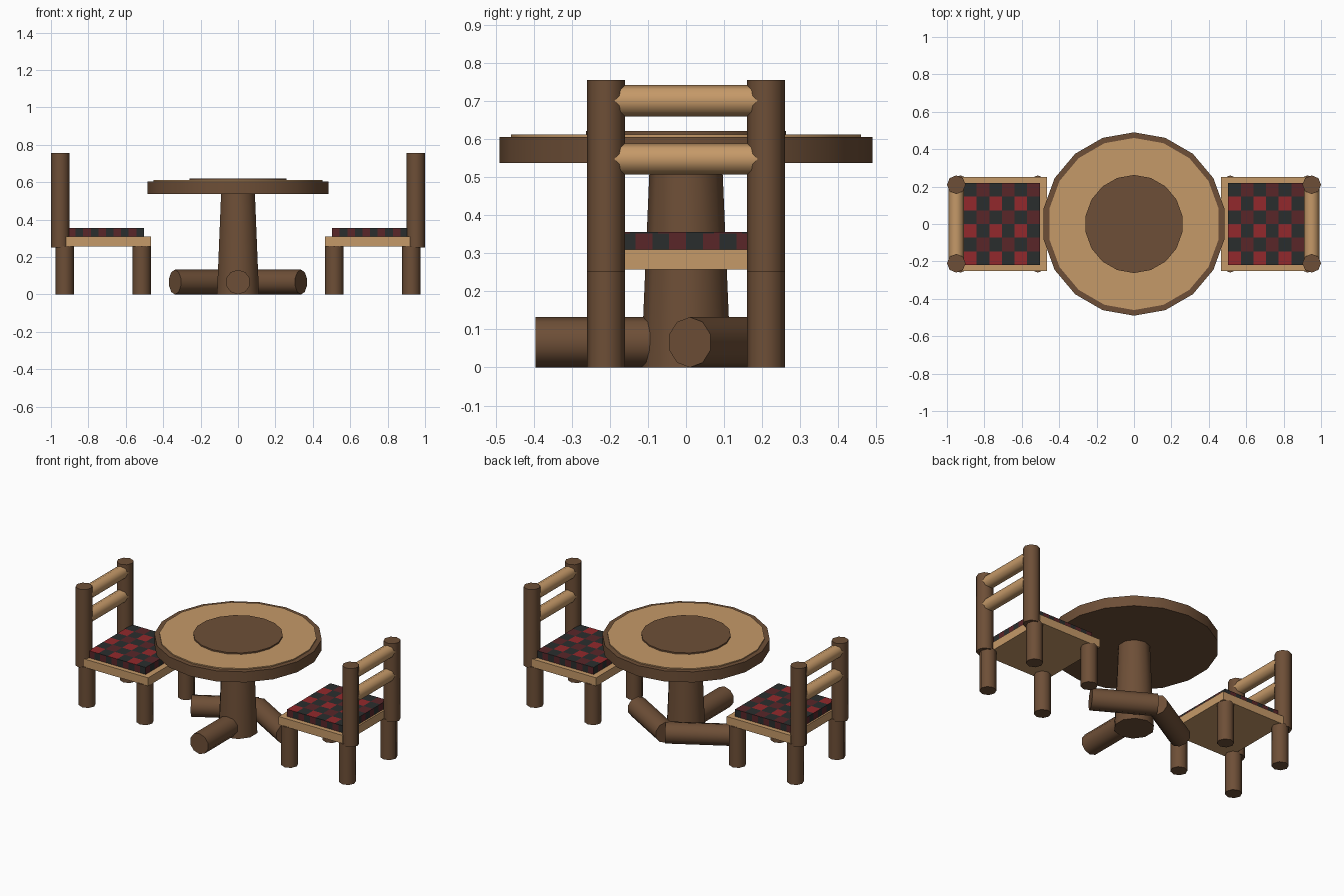
import bpy, bmesh, math
from mathutils import Vector

if "Cube" in bpy.data.objects:
    bpy.data.objects.remove(bpy.data.objects["Cube"])


def material(name, r, g, b):
    m = bpy.data.materials.new(name)
    m.use_nodes = True
    m.diffuse_color = (r, g, b, 1)
    m.node_tree.nodes["Principled BSDF"].inputs["Base Color"].default_value = (r, g, b, 1)
    return m


BARK = material("dark bark", 0.155, 0.078, 0.038)
WOOD = material("light wood", 0.56, 0.32, 0.14)
RED = material("red cloth", 0.29, 0.022, 0.025)
MAROON = material("maroon cloth", 0.10, 0.019, 0.022)
CHARCOAL = material("charcoal cloth", 0.023, 0.027, 0.027)


def finish(name, bm, mats, smooth=True):
    mesh = bpy.data.meshes.new(name)
    bm.to_mesh(mesh)
    bm.free()
    for m in mats:
        mesh.materials.append(m)
    ob = bpy.data.objects.new(name, mesh)
    bpy.context.collection.objects.link(ob)
    if smooth:
        bpy.ops.object.select_all(action='DESELECT')
        bpy.context.view_layer.objects.active = ob
        ob.select_set(True)
        bpy.ops.object.shade_smooth_by_angle(angle=math.radians(50))
    return ob


def log(name, start, end, r1, r2, sides, mat):
    """Round timber running from start to end."""
    a, b = Vector(start), Vector(end)
    bm = bmesh.new()
    bmesh.ops.create_cone(bm, cap_ends=True, segments=sides, radius1=r1, radius2=r2,
                          depth=(b - a).length)
    ob = finish(name, bm, [mat])
    ob.location = (a + b) / 2
    ob.rotation_euler = (b - a).to_track_quat('Z', 'Y').to_euler()
    return ob


def disc(name, radius, low, high, mat):
    bm = bmesh.new()
    bmesh.ops.create_cone(bm, cap_ends=True, segments=18, radius1=radius, radius2=radius,
                          depth=high - low)
    finish(name, bm, [mat]).location.z = (low + high) / 2


def box(name, x0, x1, half_y, low, high, mat):
    bm = bmesh.new()
    bmesh.ops.create_cube(bm, size=1)
    bmesh.ops.scale(bm, vec=(abs(x1 - x0), 2 * half_y, high - low), verts=bm.verts)
    finish(name, bm, [mat], smooth=False).location = ((x0 + x1) / 2, 0, (low + high) / 2)


def cloth(name, x, width, depth, low, high, cells):
    """Block divided into cells that are coloured as a woven check."""
    bm = bmesh.new()
    bmesh.ops.create_grid(bm, x_segments=cells, y_segments=cells, size=0.5)
    bmesh.ops.scale(bm, vec=(width, depth, 1), verts=bm.verts)
    top = bmesh.ops.extrude_face_region(bm, geom=bm.faces[:])["geom"]
    bmesh.ops.translate(bm, vec=(0, 0, high - low),
                        verts=[v for v in top if isinstance(v, bmesh.types.BMVert)])
    bmesh.ops.recalc_face_normals(bm, faces=bm.faces)
    for f in bm.faces:
        c = f.calc_center_median()
        i = math.floor((c.x / width + 0.5) * cells)
        j = math.floor((c.y / depth + 0.5) * cells)
        if abs(f.normal.z) > 0.5:
            f.material_index = 2 if (i + j) % 2 else i % 2
        else:
            k = j if abs(f.normal.x) > 0.5 else i
            f.material_index = 1 + k % 2
    finish(name, bm, [RED, MAROON, CHARCOAL], smooth=False).location = (x, 0, low)


# Table: round top in three layers on a tapered trunk
disc("table_top", 0.49, 0.537, 0.605, BARK)
disc("table_top_surface", 0.46, 0.6, 0.612, WOOD)
disc("table_top_centre", 0.262, 0.61, 0.621, BARK)
log("table_trunk", (0, 0, 0), (0, 0, 0.54), 0.118, 0.095, 10, BARK)

# Table feet: one log to the front, two meeting behind the trunk
log("table_foot_front", (0, 0, 0.066), (0, -0.395, 0.066), 0.066, 0.066, 10, BARK)
for side, s in (("left", 1), ("right", -1)):
    log("table_foot_" + side, (0, 0.205, 0.066), (s * 0.337, 0.01, 0.066),
        0.066, 0.066, 10, BARK)

# Chairs: a mirrored pair facing the table
for side, s in (("left", 1), ("right", -1)):
    chair = side + "_chair_"
    box(chair + "seat_frame", s * 0.465, s * 0.92, 0.25, 0.257, 0.31, WOOD)
    cloth(chair + "cushion", s * 0.706, 0.405, 0.44, 0.31, 0.352, 10)
    cloth(chair + "cushion_cover", s * 0.706, 0.405, 0.44, 0.352, 0.355, 6)
    for y in (-0.21, 0.21):
        log(chair + "inner_leg", (s * 0.515, y, 0), (s * 0.515, y, 0.26), 0.05, 0.05, 8, BARK)
        log(chair + "outer_leg", (s * 0.927, y, 0), (s * 0.927, y, 0.26), 0.05, 0.05, 8, BARK)
        log(chair + "back_post", (s * 0.95, y, 0.25), (s * 0.95, y, 0.755), 0.05, 0.05, 8, BARK)
    for z in (0.547, 0.7):
        log(chair + "back_rail", (s * 0.95, -0.23, z), (s * 0.95, 0.23, z), 0.041, 0.041, 8, WOOD)
